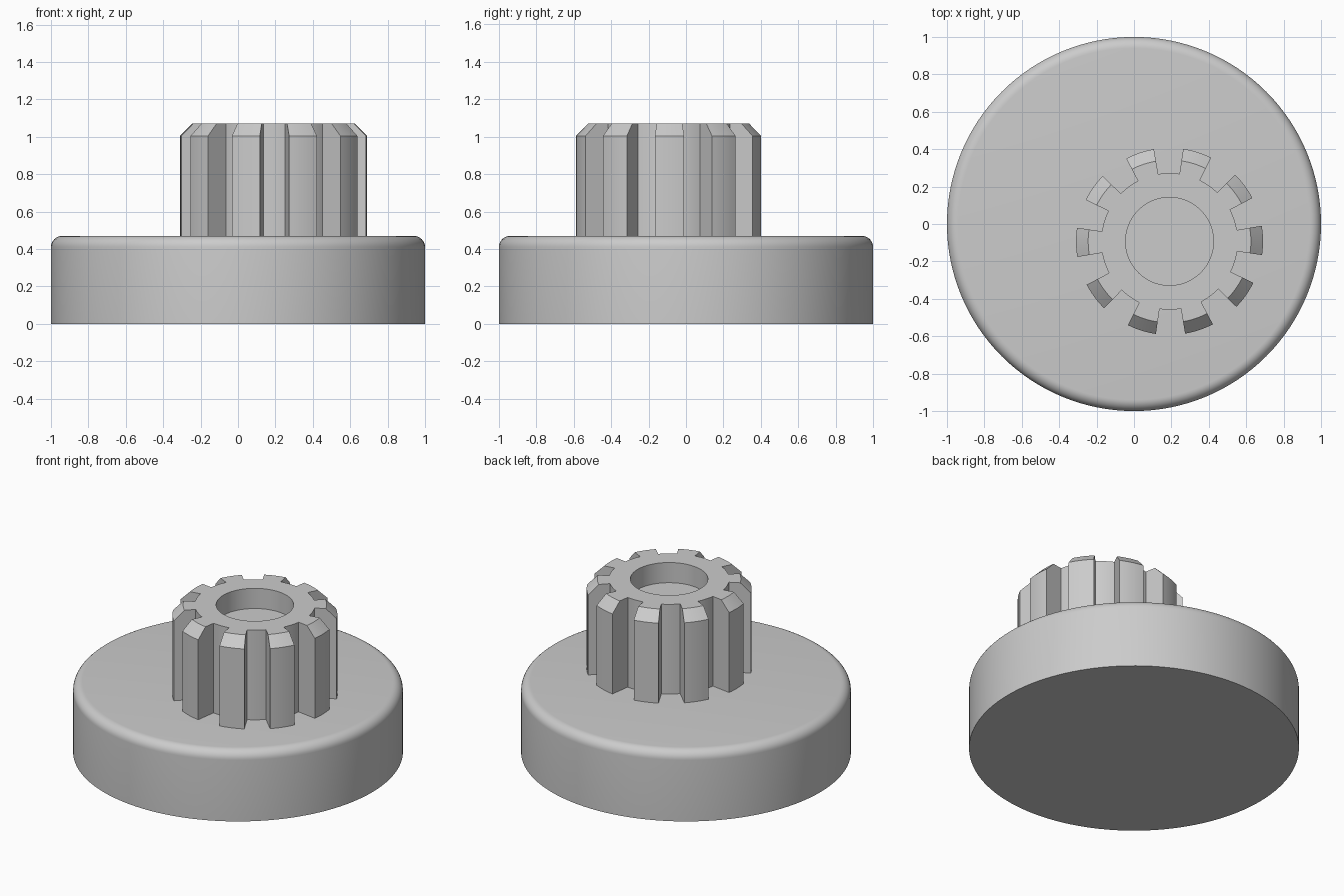
import bpy, bmesh
from math import sin, cos, pi, radians

cube = bpy.data.objects.get("Cube")
if cube:
    bpy.data.objects.remove(cube, do_unlink=True)

GREY = bpy.data.materials.new("plain_grey")
shade = (0.6, 0.6, 0.6, 1)
GREY.use_nodes = True
GREY.diffuse_color = shade
GREY.node_tree.nodes["Principled BSDF"].inputs["Base Color"].default_value = shade


def ring(samples, z, limit=None):
    """Closed loop of points from (angle, radius) samples at one height."""
    pts = []
    for angle, r in samples:
        r = r if limit is None else min(r, limit)
        pts.append((r * cos(angle), r * sin(angle), z))
    return pts


def skin(name, rings, location=(0, 0, 0)):
    """Joins stacked loops with quads and caps both ends."""
    bm = bmesh.new()
    loops = [[bm.verts.new(p) for p in pts] for pts in rings]
    for a, b in zip(loops, loops[1:]):
        n = len(a)
        for i in range(n):
            j = (i + 1) % n
            bm.faces.new((a[i], a[j], b[j], b[i]))
    bm.faces.new(loops[0][::-1])
    bm.faces.new(loops[-1])
    bmesh.ops.remove_doubles(bm, verts=bm.verts, dist=1e-5)
    bmesh.ops.recalc_face_normals(bm, faces=bm.faces)
    mesh = bpy.data.meshes.new(name)
    bm.to_mesh(mesh)
    bm.free()
    mesh.materials.append(GREY)
    ob = bpy.data.objects.new(name, mesh)
    ob.location = location
    bpy.context.collection.objects.link(ob)
    bpy.ops.object.select_all(action="DESELECT")
    ob.select_set(True)
    bpy.context.view_layer.objects.active = ob
    bpy.ops.object.shade_smooth_by_angle(angle=radians(30))
    return ob


# Round base with a filleted top edge
BASE_H, FILLET, SIDES = 0.47, 0.06, 128
profile = [(1, 0)]
for k in range(9):
    t = k / 8 * pi / 2
    profile.append((1 - FILLET + FILLET * cos(t), BASE_H - FILLET + FILLET * sin(t)))
turn = [i * 2 * pi / SIDES for i in range(SIDES)]
skin("round_base", [ring([(a, r) for a in turn], z) for r, z in profile])

# Off-centre pinion: teeth and gaps have radial sides and equal angles
TEETH, STEPS = 10, 6
TIP, ROOT, CHAMFER_R, HOLE = 0.5, 0.365, 0.435, 0.235
TOP, SHOULDER, FLOOR = 1.07, 1.005, 0.935
half = pi / TEETH
outline = []
for k in range(2 * TEETH):
    start = radians(0.6) + (k - 0.5) * half
    radius = ROOT if k % 2 else TIP
    outline += [(start + s * half / STEPS, radius) for s in range(STEPS + 1)]
skin("toothed_pinion", [
    ring(outline, BASE_H - 0.01),
    ring(outline, SHOULDER),
    ring(outline, TOP, CHAMFER_R),
    ring(outline, TOP, HOLE),
    ring(outline, FLOOR, HOLE),
], (0.19, -0.093, 0))
